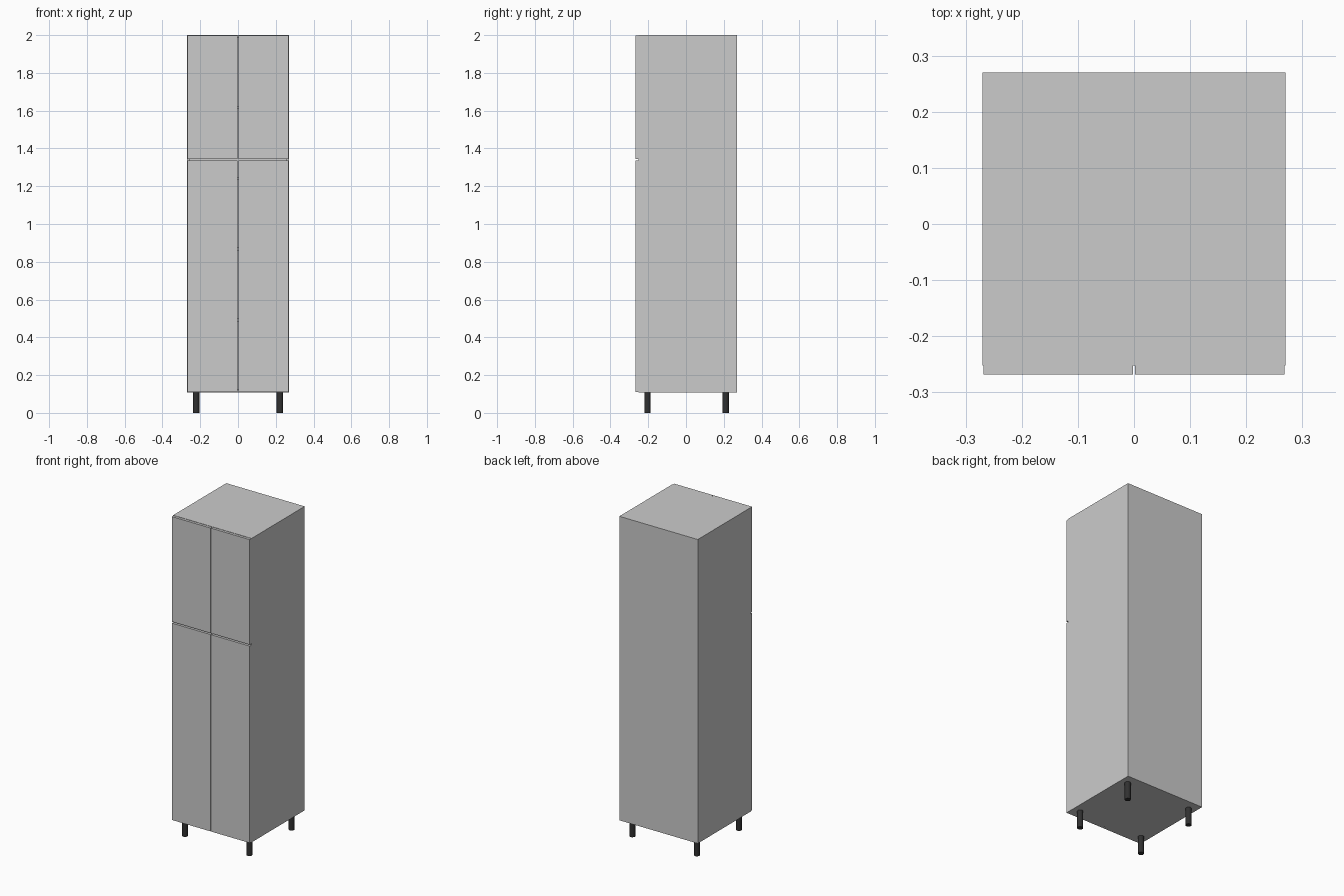
import bpy

if "Cube" in bpy.data.objects:
    bpy.data.objects.remove(bpy.data.objects["Cube"])

W, BACK, FRONT, DOOR = 0.27, 0.27, -0.252, -0.268   # half width and depth planes
Z0, Z1, T = 0.108, 2.0, 0.016                       # carcass height and board thickness


def box(name, x0, x1, y0, y1, z0, z1):
    bpy.ops.mesh.primitive_cube_add(size=1, location=((x0 + x1) / 2, (y0 + y1) / 2, (z0 + z1) / 2))
    ob = bpy.context.object
    ob.name = name
    ob.scale = (x1 - x0, y1 - y0, z1 - z0)
    bpy.ops.object.transform_apply(location=False, rotation=False, scale=True)
    return ob


# Carcass boards
inner = W - T
yb = BACK - 0.003
box("side_panel_left", -W, -inner, FRONT, yb, Z0, Z1)
box("side_panel_right", inner, W, FRONT, yb, Z0, Z1)
box("top_panel", -inner, inner, FRONT, yb, Z1 - T, Z1)
box("bottom_panel", -inner, inner, FRONT, yb, Z0, Z0 + T)
box("back_panel", -W, W, yb, BACK, Z0, Z1)

# Evenly spaced shelves inside
step = (Z1 - T - Z0) / 5
for i in range(1, 5):
    z = Z0 + i * step
    box(f"shelf_{i}", -inner, inner, FRONT + 0.002, yb, z, z + T)

# Four doors with narrow gaps between them
for side, x0, x1 in (("left", -W + 0.002, -0.002), ("right", 0.002, W - 0.002)):
    box(f"lower_door_{side}", x0, x1, DOOR, FRONT, Z0 + 0.002, 1.335)
    box(f"upper_door_{side}", x0, x1, DOOR, FRONT, 1.344, Z1 - 0.002)

# Dark round legs
dark = bpy.data.materials.new("dark_plastic")
dark.diffuse_color = (0.03, 0.03, 0.03, 1)
dark.use_nodes = True
dark.node_tree.nodes["Principled BSDF"].inputs["Base Color"].default_value = dark.diffuse_color
for row, y in (("front", -0.204), ("back", 0.21)):
    for side, x in (("left", -0.222), ("right", 0.222)):
        bpy.ops.mesh.primitive_cylinder_add(vertices=24, radius=0.017, depth=Z0, location=(x, y, Z0 / 2))
        leg = bpy.context.object
        leg.name = f"{row}_leg_{side}"
        leg.data.materials.append(dark)
        bpy.ops.object.shade_smooth_by_angle()
